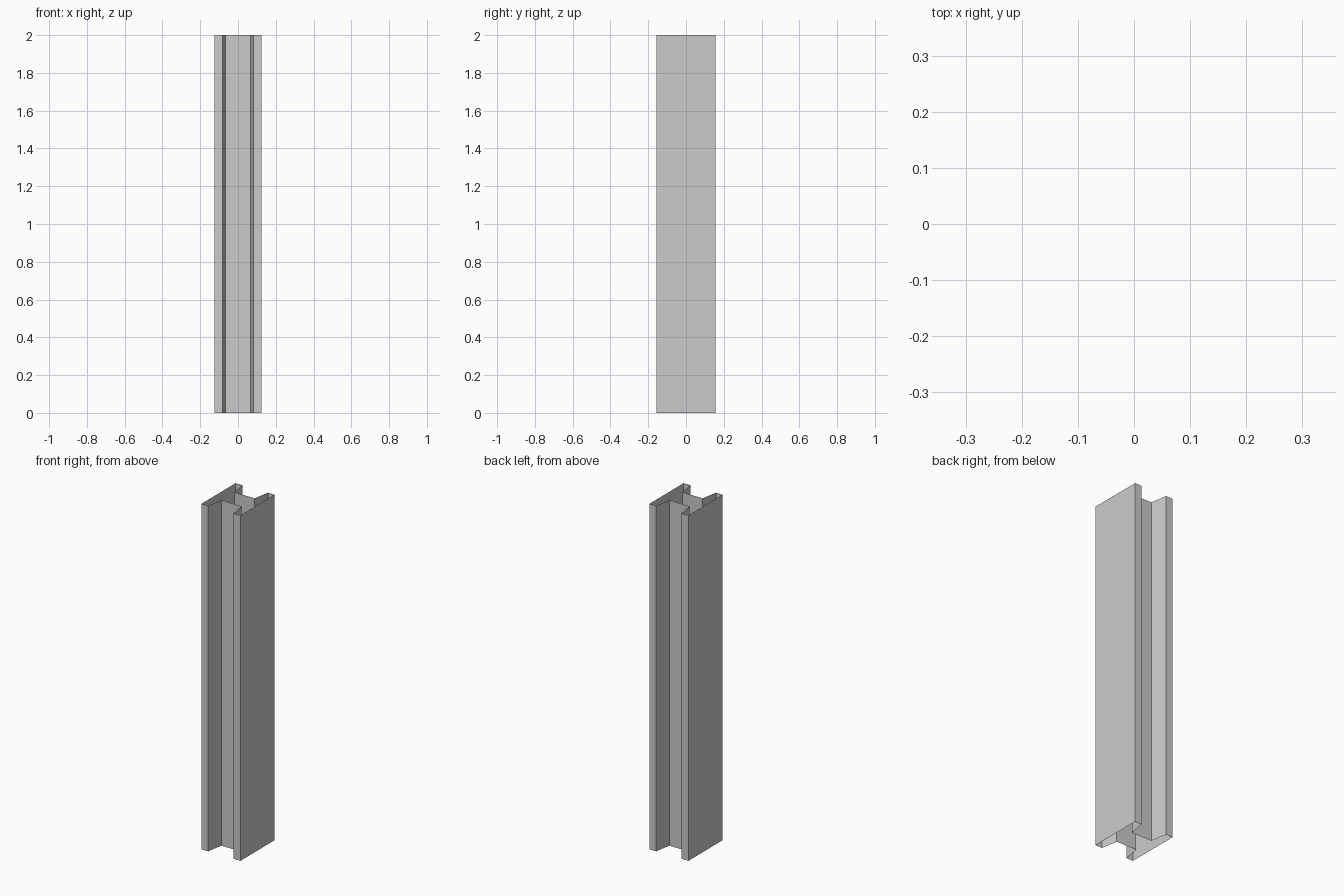
import bpy, bmesh

if "Cube" in bpy.data.objects:
    bpy.data.objects.remove(bpy.data.objects["Cube"])

HEIGHT = 2.0
# quarter of the H-shaped section: web, sloped channel wall, flange tip, flange face
quarter = [(0.065, 0.06), (0.081, 0.157), (0.125, 0.157)]

# mirror the quarter into a full counter-clockwise outline
right = [(x, -y) for x, y in quarter] + quarter[::-1]
outline = right + [(-x, -y) for x, y in right]

# open-ended beam shell: outline extruded upward, no caps
bm = bmesh.new()
low = [bm.verts.new((x, y, 0)) for x, y in outline]
high = [bm.verts.new((x, y, HEIGHT)) for x, y in outline]
n = len(outline)
for i in range(n):
    j = (i + 1) % n
    bm.faces.new((low[i], low[j], high[j], high[i]))

mesh = bpy.data.meshes.new("beam_column")
bm.to_mesh(mesh)
bm.free()
bpy.context.collection.objects.link(bpy.data.objects.new("beam_column", mesh))
